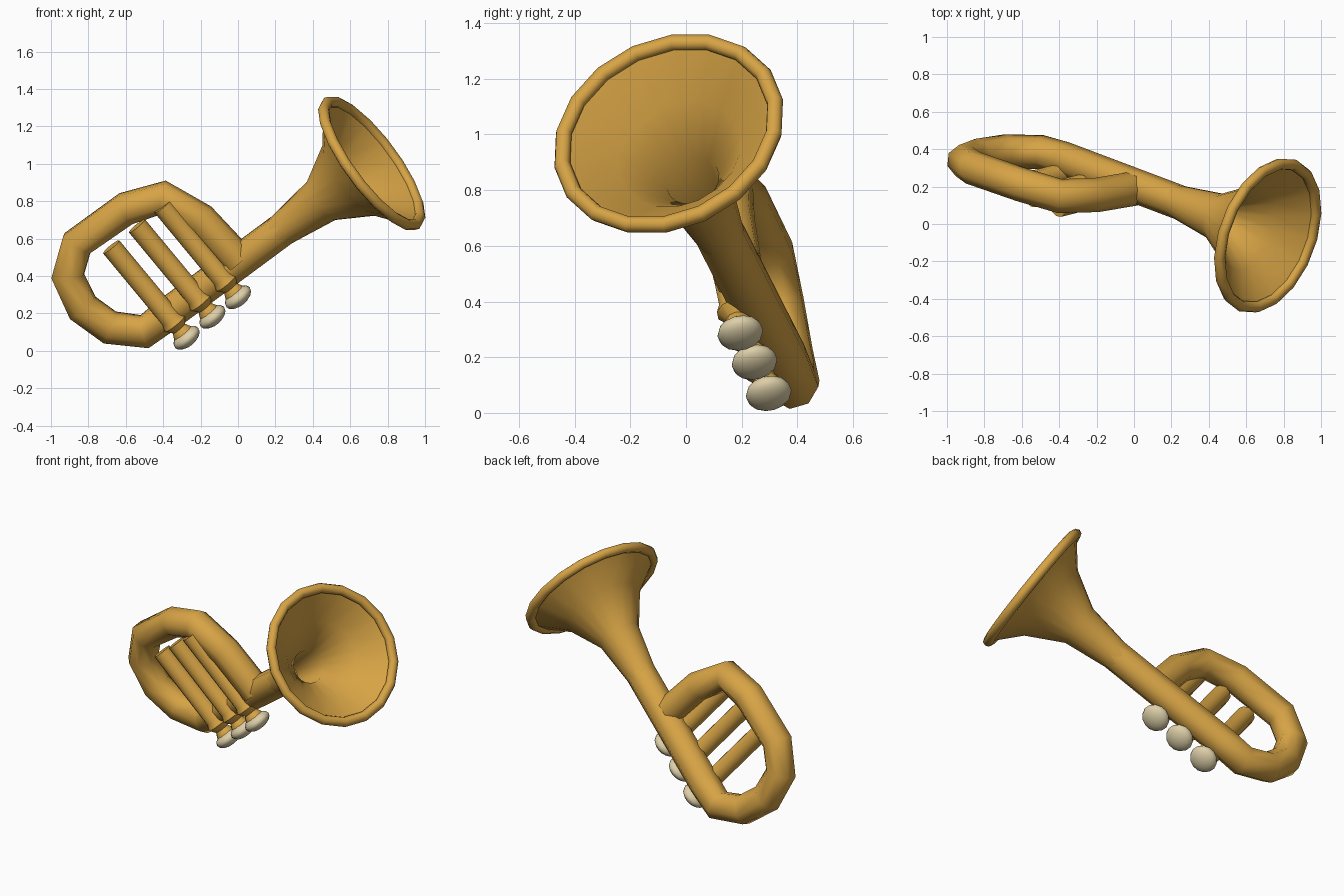
import bpy, math
from mathutils import Vector

cube = bpy.data.objects.get("Cube")
if cube:
    bpy.data.objects.remove(cube, do_unlink=True)


def material(name, color):
    m = bpy.data.materials.new(name)
    m.use_nodes = True
    m.diffuse_color = color
    m.node_tree.nodes["Principled BSDF"].inputs["Base Color"].default_value = color
    return m


gold = material("brass gold", (0.68, 0.37, 0.06, 1))
ivory = material("ivory", (0.72, 0.62, 0.39, 1))

BELL = Vector((0.715, -0.062, 1.003))                   # centre of the bell mouth
AXIS = Vector((0.77, -0.29, 0.57)).normalized()         # direction the bell points
VALVE_UP = Vector((-0.63, -0.16, 0.76)).normalized()    # direction of the valve tubes


def finish(obj, name, mat, angle=50):
    obj.name = name
    obj.data.materials.clear()
    obj.data.materials.append(mat)
    bpy.ops.object.select_all(action='DESELECT')
    obj.select_set(True)
    bpy.context.view_layer.objects.active = obj
    bpy.ops.object.shade_smooth_by_angle(angle=math.radians(angle))
    return obj


def lathe(name, profile, origin, direction, sides, mat):
    """Revolve (distance, radius) pairs around a direction, capping both ends."""
    rot = direction.to_track_quat('Z', 'Y')
    verts, faces = [], []
    for d, r in profile:
        for i in range(sides):
            a = 2 * math.pi * i / sides
            verts.append(origin + rot @ Vector((r * math.cos(a), r * math.sin(a), d)))
    for k in range(len(profile) - 1):
        for i in range(sides):
            j = (i + 1) % sides
            a, b = k * sides, (k + 1) * sides
            faces.append((a + i, a + j, b + j, b + i))
    last = (len(profile) - 1) * sides
    faces.append(tuple(reversed(range(sides))))
    faces.append(tuple(last + i for i in range(sides)))
    mesh = bpy.data.meshes.new(name)
    mesh.from_pydata(verts, [], faces)
    obj = bpy.data.objects.new(name, mesh)
    bpy.context.collection.objects.link(obj)
    return finish(obj, name, mat)


# Flared bell: outer wall up to the mouth, then the inner wall back down
lathe("bell", [(-0.66, 0.085), (-0.6, 0.093), (-0.35, 0.128), (-0.14, 0.245), (0, 0.405),
               (0.005, 0.395), (-0.13, 0.232), (-0.3, 0.098), (-0.58, 0.08)],
      BELL, AXIS, 18, gold)

# Rolled rim around the mouth
bpy.ops.mesh.primitive_torus_add(major_radius=0.403, minor_radius=0.03,
                                 major_segments=18, minor_segments=8, location=BELL,
                                 rotation=AXIS.to_track_quat('Z', 'Y').to_euler())
finish(bpy.context.object, "bell_rim", gold, 60)

# Coiled main tube, running back from the bell and looping round to the neck
path = [BELL - AXIS * 0.58, BELL - AXIS * 0.92, BELL - AXIS * 1.42,
        (-0.5, 0.385, 0.103), (-0.685, 0.388, 0.125), (-0.83, 0.365, 0.23),
        (-0.91, 0.335, 0.4), (-0.86, 0.3, 0.575), (-0.6, 0.21, 0.76),
        (-0.4, 0.15, 0.82), (-0.2, 0.155, 0.7), (0.005, 0.19, 0.48)]
curve = bpy.data.curves.new("main_tube", 'CURVE')
curve.dimensions = '3D'
curve.bevel_depth = 0.092
curve.bevel_resolution = 2
curve.use_fill_caps = True
spline = curve.splines.new('POLY')
spline.points.add(len(path) - 1)
for point, co in zip(spline.points, path):
    point.co = (*co, 1)
tube = bpy.data.objects.new("main_tube", curve)
bpy.context.collection.objects.link(tube)
bpy.ops.object.select_all(action='DESELECT')
tube.select_set(True)
bpy.context.view_layer.objects.active = tube
bpy.ops.object.convert(target='MESH')
finish(bpy.context.object, "main_tube", gold, 60)

# Three valves, each with a flared collar and a flattened finger button
for i, spot in enumerate([(-0.275, 0.297, 0.07), (-0.137, 0.246, 0.182), (0, 0.195, 0.287)], 1):
    base = Vector(spot)
    lathe(f"valve_{i}", [(0.02, 0.06), (0.04, 0.055), (0.065, 0.042), (0.1, 0.07),
                         (0.135, 0.056), (0.64, 0.056)], base, VALVE_UP, 10, gold)
    bpy.ops.mesh.primitive_uv_sphere_add(segments=14, ring_count=8, radius=1, location=base,
                                         rotation=VALVE_UP.to_track_quat('Z', 'Y').to_euler())
    button = bpy.context.object
    button.scale = (0.083, 0.083, 0.046)
    finish(button, f"valve_button_{i}", ivory, 70)
